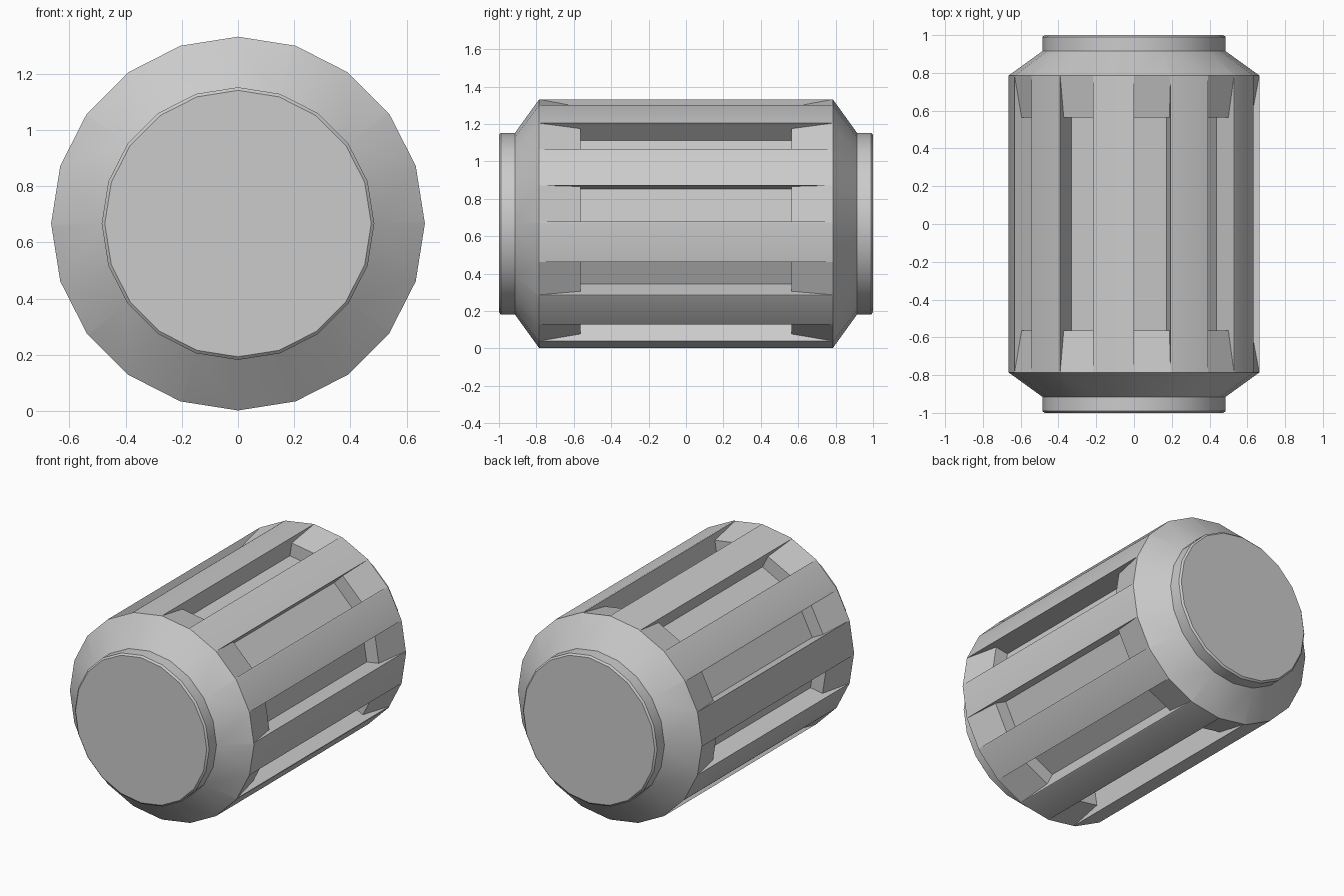
import bpy, bmesh, math
from mathutils import Vector

if "Cube" in bpy.data.objects:
    bpy.data.objects.remove(bpy.data.objects["Cube"])

SIDES = 20
R, ZC = 0.665, 0.667
RIM_Y = 0.785
INSET = 0.012
# (y, radius) of one end, from the cap to the rim of the barrel
END = [(1.0, 0.474), (0.99, 0.485), (0.915, 0.485), (RIM_Y, R)]
# (y, depth) along each groove: ramp, step, floor, step, ramp
GROOVE = [(-RIM_Y, 0), (-0.565, 0.042), (-0.565, 0.13),
          (0.565, 0.13), (0.565, 0.042), (RIM_Y, 0)]

bm = bmesh.new()


def face(points):
    bm.faces.new([bm.verts.new(p) for p in points])


def ring_point(i, y, r):
    a = math.tau * i / SIDES
    return Vector((r * math.sin(a), y, ZC + r * math.cos(a)))


def inset_point(i, y):
    a, b = ring_point(i, y, R), ring_point(i + 1, y, R)
    return b + (a - b).normalized() * INSET


# Stepped and tapered ends
for s in (-1, 1):
    face([ring_point(i, s * END[0][0], END[0][1]) for i in range(SIDES)])
    for (y0, r0), (y1, r1) in zip(END, END[1:]):
        for i in range(SIDES):
            pts = [ring_point(i, s * y0, r0), ring_point(i, s * y1, r1)]
            if y1 == RIM_Y and i % 2 == 0:
                pts.append(inset_point(i, s * y1))
            pts += [ring_point(i + 1, s * y1, r1), ring_point(i + 1, s * y0, r0)]
            face(pts)

# Barrel: plain ridges alternating with sunken grooves
for i in range(SIDES):
    if i % 2:
        face([ring_point(i, -RIM_Y, R), ring_point(i + 1, -RIM_Y, R),
              ring_point(i + 1, RIM_Y, R), ring_point(i, RIM_Y, R)])
        continue
    inward = -(ring_point(i + 0.5, 0, 1) - Vector((0, 0, ZC)))
    left = [ring_point(i, y, R) + inward * d for y, d in GROOVE]
    right = [inset_point(i, y) + inward * d for y, d in GROOVE]
    for k in range(len(GROOVE) - 1):
        face([left[k], right[k], right[k + 1], left[k + 1]])
    face(left)
    face(right)
    face([right[0], ring_point(i + 1, -RIM_Y, R),
          ring_point(i + 1, RIM_Y, R), right[-1]])

bmesh.ops.remove_doubles(bm, verts=bm.verts, dist=0.0005)
bmesh.ops.recalc_face_normals(bm, faces=bm.faces)
mesh = bpy.data.meshes.new("grooved_canister")
bm.to_mesh(mesh)
bm.free()
canister = bpy.data.objects.new("grooved_canister", mesh)
bpy.context.collection.objects.link(canister)

# Smooth tapers, crisp groove edges
bpy.context.view_layer.objects.active = canister
canister.select_set(True)
bpy.ops.object.shade_smooth_by_angle(angle=math.radians(30))
